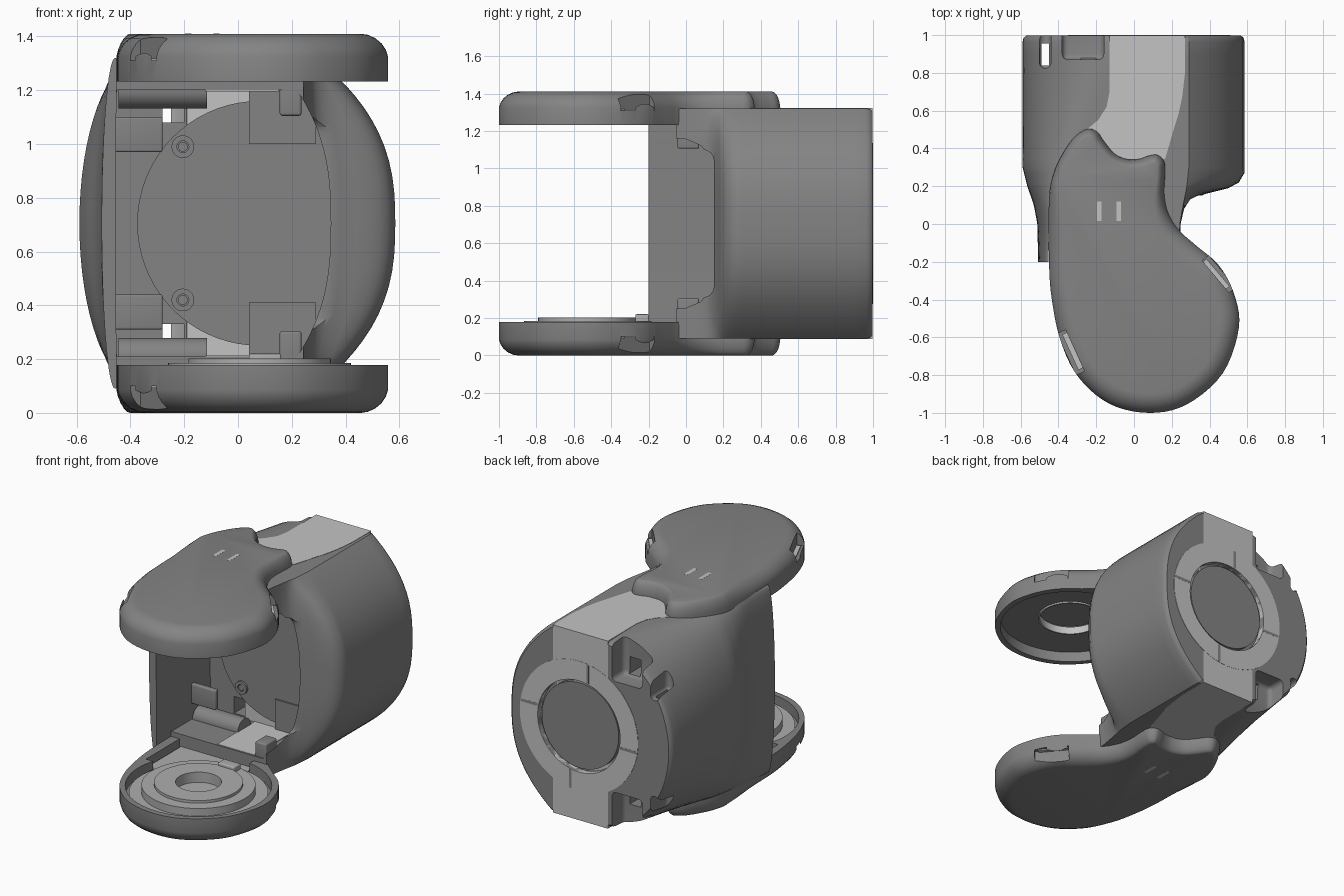
import bpy, bmesh, math
from mathutils import Matrix, Vector

if "Cube" in bpy.data.objects:
    bpy.data.objects.remove(bpy.data.objects["Cube"])

H = 1.41            # total height; everything mirrors about H / 2
MID = H / 2


def colour(name, v):
    m = bpy.data.materials.new(name)
    m.diffuse_color = (v, v, v, 1)
    m.use_nodes = True
    m.node_tree.nodes["Principled BSDF"].inputs["Base Color"].default_value = m.diffuse_color
    return m


DARK = colour("dark grey", 0.23)
LIGHT = colour("light grey", 0.55)
MIDG = colour("mid grey", 0.42)


def finish(name, bm, mat=None, angle=35):
    bmesh.ops.recalc_face_normals(bm, faces=bm.faces)
    me = bpy.data.meshes.new(name)
    bm.to_mesh(me)
    bm.free()
    ob = bpy.data.objects.new(name, me)
    bpy.context.collection.objects.link(ob)
    if mat:
        me.materials.append(mat)
    smooth(me, angle)
    return ob


def smooth(me, angle=35):
    me.polygons.foreach_set("use_smooth", [True] * len(me.polygons))
    me.set_sharp_from_angle(angle=math.radians(angle))


def box(name, lo, hi, mat=None, bevel=0, turn=0):
    lo, hi = Vector(lo), Vector(hi)
    bm = bmesh.new()
    bmesh.ops.create_cube(bm, size=1)
    bmesh.ops.scale(bm, vec=hi - lo, verts=bm.verts)
    if bevel:
        bmesh.ops.bevel(bm, geom=bm.edges[:], offset=bevel, segments=4, affect='EDGES', profile=0.5)
    bmesh.ops.rotate(bm, matrix=Matrix.Rotation(turn, 3, 'Z'), verts=bm.verts)
    bmesh.ops.translate(bm, vec=(lo + hi) / 2, verts=bm.verts)
    return finish(name, bm, mat)


AXES = {'Z': Matrix(), 'Y': Matrix.Rotation(math.pi / 2, 4, 'X'), 'X': Matrix.Rotation(math.pi / 2, 4, 'Y')}


def disc(name, c, r, h, axis='Z', mat=None, hole=0):
    """Cylinder or ring centred at c."""
    bm = bmesh.new()
    n = 72
    prof = [(r, -h / 2), (r, h / 2)] + ([(hole, h / 2), (hole, -h / 2)] if hole else [])
    rings = [[bm.verts.new((a * math.cos(2 * math.pi * i / n), a * math.sin(2 * math.pi * i / n), z))
              for i in range(n)] for a, z in prof]
    pairs = len(rings) if hole else 1
    for k in range(pairs):
        a, b = rings[k], rings[(k + 1) % len(rings)]
        for i in range(n):
            j = (i + 1) % n
            bm.faces.new((a[i], a[j], b[j], b[i]))
    if not hole:
        for a in rings:
            bm.faces.new(a)
    bm.transform(Matrix.Translation(c) @ AXES[axis])
    return finish(name, bm, mat)


def loft(name, rings, mat=None, angle=35):
    bm = bmesh.new()
    vs = [[bm.verts.new(p) for p in r] for r in rings]
    n = len(vs[0])
    for a, b in zip(vs, vs[1:]):
        for i in range(n):
            j = (i + 1) % n
            bm.faces.new((a[i], a[j], b[j], b[i]))
    bm.faces.new(vs[0])
    bm.faces.new(vs[-1])
    return finish(name, bm, mat, angle)


def cut(ob, cutters):
    for c in cutters:
        c.hide_render = True
        m = ob.modifiers.new("cut", 'BOOLEAN')
        m.operation, m.solver, m.object = 'DIFFERENCE', 'EXACT', c
    dg = bpy.context.evaluated_depsgraph_get()
    me = bpy.data.meshes.new_from_object(ob.evaluated_get(dg))
    ob.modifiers.clear()
    mat = ob.data.materials[0]
    ob.data = me
    me.materials.clear()
    me.materials.append(mat)
    me.polygons.foreach_set("material_index", [0] * len(me.polygons))
    smooth(me)
    for c in cutters:
        bpy.data.objects.remove(c)


def lerp(table, y):
    for (a, p), (b, q) in zip(table, table[1:]):
        if y <= b:
            return p + (q - p) * max(0, (y - a) / (b - a))
    return table[-1][1]


def section(y, xl, tl, xr, tr, half, n=32):
    """Cross-section: bulging right side, elliptical left side, flat top and bottom."""
    ts = [math.sin(math.pi * (i / n - .5)) for i in range(n + 1)]
    right = [(xr - (xr - tr) * abs(t) ** 2.6, y, MID + t * half) for t in ts]
    left = [(xl + (tl - xl) * (1 - math.sqrt(max(0, 1 - t * t))), y, MID - t * half) for t in ts]
    return right + left


# Housing shell
XL = [(-.2, -.507), (0, -.512), (.1, -.53), (.2, -.565), (.3, -.59), (1, -.59)]
TL = [(-.2, -.457), (.1, -.43), (.3, -.36), (.65, -.2), (1, -.05)]
XR = [(-.2, .24), (0, .25), (.08, .27), (.13, .31), (.16, .38), (.19, .5), (.22, .555), (.27, .585), (1, .585)]
TR = [(-.2, .235), (0, .243), (.1, .26), (.2, .28), (.3, .29), (1, .29)]
rings = []
for y in (-.2, -.1, 0, .04, .08, .11, .13, .145, .16, .175, .19, .205, .22, .245, .27, .3, .35, .42, .5, .6, .7, .8, .9, .965):
    rings.append(section(y, lerp(XL, y), lerp(TL, y), lerp(XR, y), lerp(TR, y), .615))
rings.append(section(.985, -.585, -.06, .58, .285, .61))
rings.append(section(.997, -.572, -.06, .567, .28, .598))
housing = loft("housing", rings, DARK)
cutters = [
    loft("cavity", [section(y, -.455, -.45, .345, .22, .495) for y in (-.4, .36)]),
    box("front_trim", (-.452, -.5, -.2), (1, -.05, 1.7)),
    box("side_notch", (.1, -.4, .31), (.9, .15, 1.1), bevel=.06),
    disc("back_recess", (.08, 1.0, MID), .3, .09, 'Y'),
    box("slot_tunnel", (-.49, .84, -.2), (-.45, .955, 1.6)),
]
for z0, z1, h0, h1 in ((1.07, 1.5, 1.08, 1.19), (-.1, .34, .22, .33)):
    cutters += [box("back_notch", (-.38, .87, z0), (-.16, 1.1, z1), bevel=.03),
                box("edge_slot", (-.5, .825, z0 - .05), (-.44, 1.1, z1 + .05), bevel=.028),
                box("through_hole", (-.28, .2, h0), (-.2, 1.1, h1))]
cut(housing, cutters)

# Light band wrapping over the top, back and bottom
outline = [(-.13, .998), (.27, .998), (.27, .8), (.255, .67), (.235, .58), (.21, .5), (.165, .345),
           (-.19, .345), (-.2, .42), (-.25, .5), (-.19, .55), (-.145, .62), (-.13, .7)]
band = loft("centre_band", [[(x, y, z) for x, y in outline] for z in (.088, 1.322)], LIGHT)
cut(band, [disc("band_recess", (.08, 1.0, MID), .3, .09, 'Y')])

# Round back mount
disc("back_ring", (.08, .9745, MID), .43, .05, 'Y', LIGHT, hole=.3)
disc("back_disc", (.08, .965, MID), .28, .04, 'Y', DARK)
for i, a in enumerate((100, 190, 280, 10)):
    c = Vector((.08 + .365 * math.cos(math.radians(a)), .9985, MID + .365 * math.sin(math.radians(a))))
    w, h = (.06, .009) if i % 2 else (.009, .06)
    box("ring_slit", c - Vector((w, .003, h)), c + Vector((w, .0015, h)), DARK)

# Inner round plate and fittings, mirrored top and bottom
inner = disc("inner_plate", (.08, .345, MID), .455, .02, 'Y', DARK)
cut(inner, [box("plate_trim", (.37, .2, 0), (.8, .5, H)),
            box("hole_a", (-.28, .2, 1.08), (-.2, .5, 1.19)), box("hole_b", (-.28, .2, .22), (-.2, .5, .33))])


def zbox(name, lo, hi, up, mat, bevel=0):
    z0, z1 = (lo[2], hi[2]) if not up else (H - hi[2], H - lo[2])
    return box(name, (lo[0], lo[1], z0), (hi[0], hi[1], z1), mat, bevel)


for up in (0, 1):
    z = (lambda v: H - v) if up else (lambda v: v)
    disc("cross_rod", (-.28, .23, z(.21)), .068, .33, 'X', DARK)
    zbox("side_block", (-.47, .165, .31), (-.28, .2, .44), up, DARK, .008)
    zbox("corner_plate", (.04, .325, .2), (.29, .345, .41), up, DARK)
    zbox("front_tab", (.155, -.045, .17), (.236, .07, .305), up, DARK, .01)
    zbox("floor_strip", (-.12, -.045, .205), (.15, .35, .214), up, LIGHT)
    disc("screw_ring", (-.205, .33, z(.42)), .042, .02, 'Y', DARK, hole=.022)
    disc("screw_core", (-.205, .335, z(.42)), .018, .02, 'Y', DARK)

# Arms: rounded pads with a neck gripping the housing
PTS = [(.08, -1), (.28, -.955), (.47, -.79), (.555, -.55), (.53, -.37), (.45, -.22), (.33, -.115), (.235, -.03),
       (.18, .06), (.16, .16), (.165, .27), (.16, .33), (.125, .365), (.08, .362), (.03, .345), (-.03, .342),
       (-.1, .37), (-.16, .44), (-.195, .488), (-.245, .503), (-.31, .465), (-.37, .385), (-.425, .27),
       (-.45, .13), (-.45, -.2), (-.435, -.4), (-.388, -.62), (-.295, -.81), (-.13, -.952)]


def spline(pts, k=5):
    out, n = [], len(pts)
    for i in range(n):
        a, b, c, d = (Vector(pts[(i + j) % n]) for j in (-1, 0, 1, 2))
        for s in range(k):
            t = s / k
            out.append(.5 * (2 * b + (c - a) * t + (2 * a - 5 * b + 4 * c - d) * t * t
                             + (3 * b - a - 3 * c + d) * t ** 3))
    return out


curve = spline(PTS)


def inset(d, zz):
    ring = []
    for i, p in enumerate(curve):
        t = (curve[(i + 1) % len(curve)] - curve[i - 1]).normalized()
        k = lerp([(-.1, 1), (.2, .42)], p.y)
        ring.append((p.x - t.y * d * k, p.y + t.x * d * k, zz))
    return ring


HUB = (.08, -.525)
NOTCHES = [((.45, -.265), .22, .045, math.atan2(-.19, .16), (.432, -.268)),
           ((-.335, -.68), .24, .05, math.atan2(-.22, .1), (-.322, -.672))]
for up, tag in ((0, "lower"), (1, "upper")):
    z = (lambda v: H - v) if up else (lambda v: v)
    prof = [(0, .178), (0, .085), (.008, .06), (.024, .036), (.048, .016), (.075, .004), (.1, 0)]
    arm = loft(tag + "_arm", [inset(d, z(v)) for d, v in prof], DARK, 30)
    tools = [disc("arm_recess", (*HUB, z(.16)), .437, .1, 'Z')]
    if up:
        tools.append(disc("hub_hole", (*HUB, z(.1)), .2, .08, 'Z'))
    else:
        tools.append(box("neck_recess", (-.39, -.4, .12), (.15, -.03, .3)))
    for (x, y), l, w, a, _ in NOTCHES:
        lo, hi = sorted((z(-.05), z(.1)))
        tools.append(box("notch", (x - l / 2, y - w / 2, lo), (x + l / 2, y + w / 2, hi), turn=a))
    cut(arm, tools)
    # Light liners in the rim notches and two slits
    for _, l, w, a, (x, y) in NOTCHES:
        lo, hi = sorted((z(.092), z(.104)))
        box(tag + "_notch_liner", (x - l * .43, y - .017, lo), (x + l * .43, y + .017, hi), LIGHT, turn=a)
    for x in (-.185, -.08):
        zbox(tag + "_slit", (x - .012, .015, -.0005), (x + .012, .118, .004), up, LIGHT)

# Turntable on the lower arm, socket in the upper one
disc("lower_floor", (*HUB, .12), .415, .03, 'Z', MIDG)
box("neck_floor", (-.38, -.4, .11), (.145, -.04, .13), MIDG)
disc("lower_step", (*HUB, .155), .34, .06, 'Z', MIDG, hole=.137)
disc("lower_hub", (*HUB, .16), .265, .085, 'Z', MIDG, hole=.137)
box("lower_key", (.04, -.27, .17), (.16, -.2, .22), MIDG, .006)
disc("upper_socket_wall", (*HUB, 1.315), .2, .05, 'Z', LIGHT, hole=.19)
